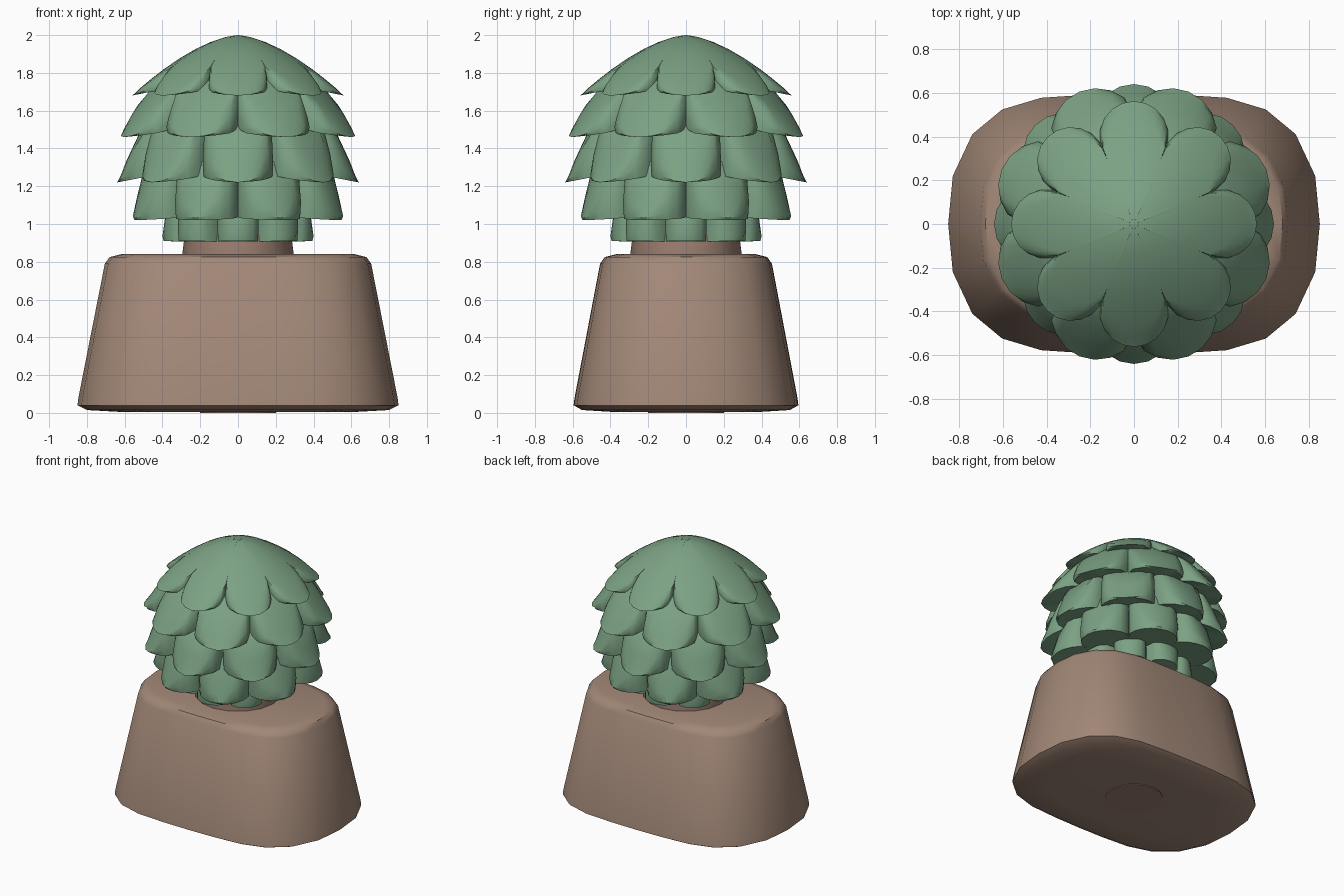
import bpy, bmesh
from math import sin, cos, pi, radians, atan2, hypot

if "Cube" in bpy.data.objects:
    bpy.data.objects.remove(bpy.data.objects["Cube"])


def material(name, rgb):
    m = bpy.data.materials.new(name)
    m.diffuse_color = (*rgb, 1)
    m.use_nodes = True
    m.node_tree.nodes["Principled BSDF"].inputs["Base Color"].default_value = m.diffuse_color
    return m


GREEN = material("leaf_green", (0.20, 0.36, 0.23))
BROWN = material("pot_brown", (0.36, 0.245, 0.185))
BARK = material("trunk_brown", (0.35, 0.22, 0.17))


def loft(name, rings, mat, angle):
    """Closed solid from a stack of equal-length rings, bottom to top."""
    bm = bmesh.new()
    rows = [[bm.verts.new(p) for p in ring] for ring in rings]
    n = len(rows[0])
    for a, b in zip(rows, rows[1:]):
        for i in range(n):
            j = (i + 1) % n
            bm.faces.new((a[i], a[j], b[j], b[i]))
    bm.faces.new(rows[0][::-1])
    bm.faces.new(rows[-1])
    bmesh.ops.recalc_face_normals(bm, faces=bm.faces)
    me = bpy.data.meshes.new(name)
    bm.to_mesh(me)
    bm.free()
    ob = bpy.data.objects.new(name, me)
    bpy.context.collection.objects.link(ob)
    me.materials.append(mat)
    bpy.ops.object.select_all(action='DESELECT')
    ob.select_set(True)
    bpy.context.view_layer.objects.active = ob
    bpy.ops.object.shade_smooth_by_angle(angle=radians(angle))
    return ob


# Pot: rounded-oblong outline, tapered, soft edges
quad = [(1, 0), (.975, .37), (.87, .69), (.71, .88), (.5, .97), (.24, .995)]
half = quad + [(0, 1)] + [(-x, y) for x, y in quad[::-1]]
outline = half + [(x, -y) for x, y in half[-2:0:-1]]
pot_profile = [(.004, .6, .37), (.015, .8, .55), (.04, .85, .595), (.08, .845, .59),
               (.79, .705, .455), (.825, .68, .43), (.84, .62, .37)]
loft("pot", [[(x * a, y * b, z) for x, y in outline] for z, a, b in pot_profile], BROWN, 40)

# Trunk
loft("trunk", [[(r * cos(i * pi / 8), r * sin(i * pi / 8), z) for i in range(16)]
               for z, r in [(0, .2), (.6, .26), (.84, .295), (1.0, .275)]], BARK, 40)


def leaf_tier(name, c, rho, notch, zb, h, p, cap, turn, rim=0.0, slope=0.25):
    """Eight-lobed dome: lobes are arcs of radius rho centred at distance c."""
    tip = c + rho
    polar = []
    for k in range(8):
        base = k * pi / 4 + turn
        polar.append((base - pi / 8, notch))
        for i in range(11):
            a = radians(-100 + 20 * i)
            x, y = c + rho * cos(a), rho * sin(a)
            t = atan2(y, x)
            if abs(t) < pi / 8 - 0.004:
                polar.append((base + t, hypot(x, y)))

    def top(r):
        return zb + rim + min(cap, h * (1 - min(1, r / tip) ** p))

    def under(r):
        return zb + slope * (tip - r)

    def ring(t, f):
        return [(t * r * cos(a), t * r * sin(a), f(t * r)) for a, r in polar]

    rings = [ring(.55, under), ring(.985, under),
             ring(1, lambda r: .6 * under(r) + .4 * top(r)),
             ring(.975, lambda r: .25 * under(r) + .75 * top(r))]
    rings += [ring(t, top) for t in (.92, .82, .7, .55, .4, .25, .12, .01)]
    loft(name, rings, GREEN, 45)


# Leaf tiers from the crown down, alternate tiers turned by half a lobe
H = pi / 8
leaf_tier("leaf_tier_crown", .405, .157, .35, 1.68, .32, 1.6, .4, 0)
leaf_tier("leaf_tier_upper", .445, .21, .48, 1.46, .54, 1.8, .34, H)
leaf_tier("leaf_tier_middle", .452, .188, .46, 1.22, .85, 1.8, .33, 0)
leaf_tier("leaf_tier_lower", .41, .178, .42, 1.02, .95, 1.9, .28, H, .03, .1)
leaf_tier("leaf_tier_base", .275, .125, .28, .91, 1.4, 2, .2, 0, .06, -.03)
